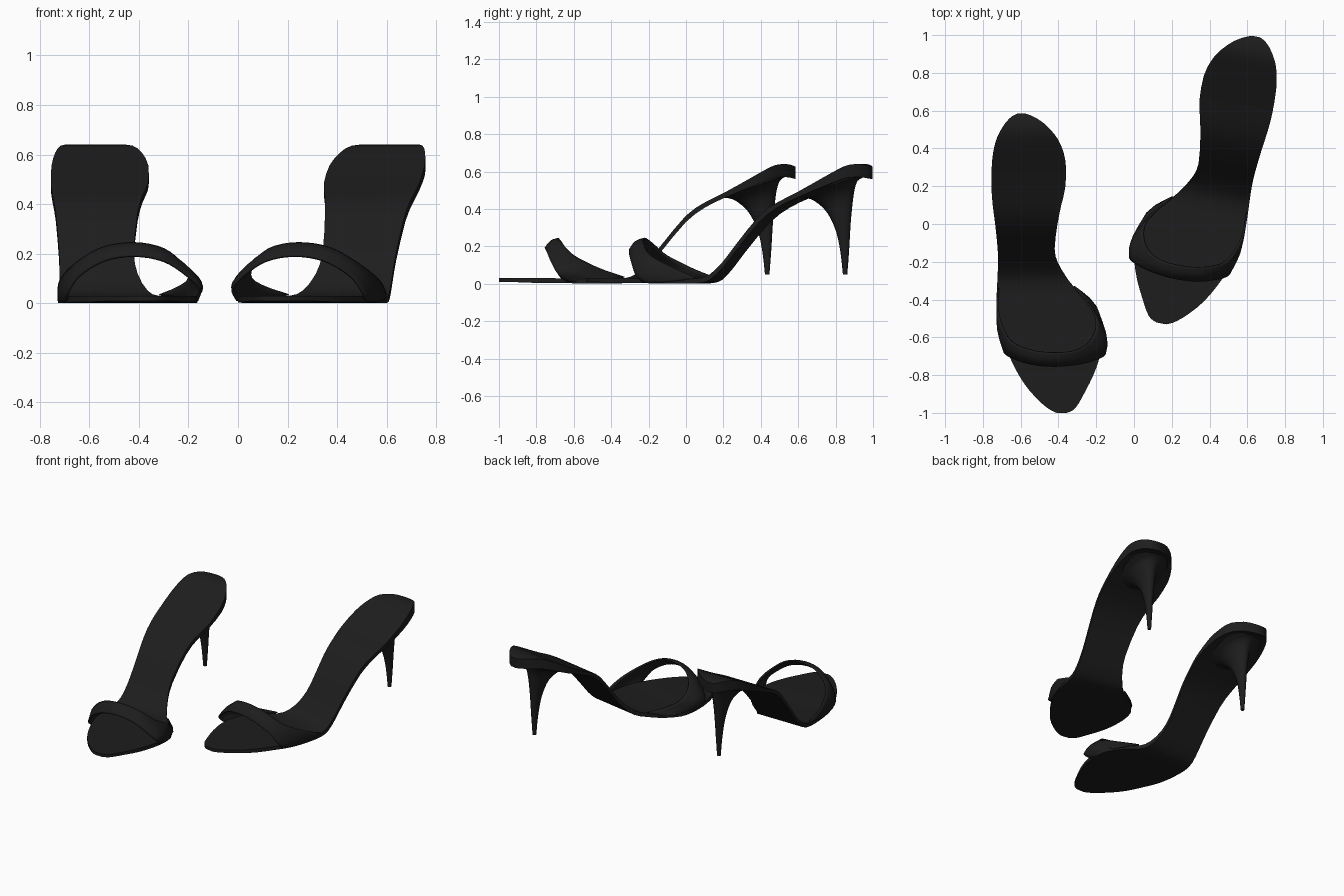
import bpy, bmesh, math
from mathutils import Matrix, Vector

if "Cube" in bpy.data.objects:
    bpy.data.objects.remove(bpy.data.objects["Cube"])

black = bpy.data.materials.new("black_leather")
black.diffuse_color = (0.0125, 0.0125, 0.0125, 1)
black.use_nodes = True
black.node_tree.nodes["Principled BSDF"].inputs["Base Color"].default_value = black.diffuse_color


def smooth(rows, n):
    """Catmull-Rom interpolation through rows of numbers."""
    pts = [Vector(r) for r in rows]
    out = []
    for i in range(len(pts) - 1):
        a, b, c, d = pts[max(i - 1, 0)], pts[i], pts[i + 1], pts[min(i + 2, len(pts) - 1)]
        for k in range(n):
            t = k / n
            out.append(0.5 * (2 * b + (c - a) * t + (2 * a - 5 * b + 4 * c - d) * t * t
                              + (3 * b - a - 3 * c + d) * t ** 3))
    return out + [pts[-1]]


def loft(rings, closed=True):
    bm = bmesh.new()
    vs = [[bm.verts.new(p) for p in r] for r in rings]
    n = len(vs[0])
    for a, b in zip(vs, vs[1:]):
        for i in range(n if closed else n - 1):
            j = (i + 1) % n
            bm.faces.new((a[i], a[j], b[j], b[i]))
    if closed:
        bm.faces.new(vs[0])
        bm.faces.new(vs[-1])
    bmesh.ops.recalc_face_normals(bm, faces=bm.faces)
    return bm


# right shoe = mirrored left shoe, turned a little and moved back
PLACE = (Matrix.Translation((-0.047, 0.527, 0)) @ Matrix.Rotation(math.radians(-10.6), 4, 'Z')
         @ Matrix.Scale(-1, 4, (1, 0, 0)))


def make_pair(name, bm, thickness=0):
    for side in ("left", "right"):
        if side == "right":
            bm.transform(PLACE)
            bmesh.ops.reverse_faces(bm, faces=bm.faces)
        me = bpy.data.meshes.new(f"{side}_{name}")
        bm.to_mesh(me)
        me.materials.append(black)
        ob = bpy.data.objects.new(f"{side}_{name}", me)
        bpy.context.collection.objects.link(ob)
        bpy.ops.object.select_all(action='DESELECT')
        ob.select_set(True)
        bpy.context.view_layer.objects.active = ob
        bpy.ops.object.shade_smooth_by_angle(angle=math.radians(35))
        if thickness:
            mod = ob.modifiers.new("thickness", 'SOLIDIFY')
            mod.thickness = thickness
            mod.offset = 0
    bm.free()


# sole: y, outer x, inner x, top z, thickness
sole = [
    (-1.0, -.408, -.357, .03, .02), (-.985, -.442, -.322, .03, .02),
    (-.95, -.488, -.293, .03, .02), (-.88, -.555, -.255, .03, .022),
    (-.8, -.61, -.215, .03, .025), (-.7, -.66, -.18, .03, .025),
    (-.6, -.70, -.165, .028, .025), (-.5, -.72, -.172, .026, .024),
    (-.4, -.727, -.235, .026, .024), (-.33, -.725, -.32, .03, .026),
    (-.27, -.722, -.365, .052, .03), (-.2, -.72, -.405, .12, .032),
    (-.13, -.722, -.42, .21, .034), (0, -.735, -.405, .365, .034),
    (.1, -.748, -.385, .435, .028), (.2, -.755, -.363, .485, .028),
    (.33, -.752, -.362, .557, .045), (.42, -.737, -.388, .608, .06),
    (.48, -.715, -.425, .636, .068), (.54, -.677, -.485, .64, .07),
    (.572, -.643, -.54, .632, .068), (.585, -.615, -.575, .627, .066)]
rings = [[(l, y, z), (r, y, z), (r, y, z - t), (l, y, z - t)]
         for y, l, r, z, t in smooth(sole, 2)]
make_pair("sole", loft(rings))

# stiletto heel: front y, front z, back y, back z, half width
heel = [
    (.2, .475, .535, .615, .14), (.19, .462, .54, .58, .145), (.25, .452, .505, .555, .10),
    (.31, .41, .487, .51, .06), (.352, .355, .476, .44, .042),
    (.388, .27, .465, .33, .029), (.41, .16, .456, .18, .019),
    (.422, .05, .446, .05, .012)]
rings = []
for fy, fz, by, bz, w in smooth(heel, 3):
    ring = []
    for i in range(16):
        a = 2 * math.pi * i / 16
        c = math.cos(a) / 2
        ring.append((-.56 + w * math.sin(a), (fy + by) / 2 + (by - fy) * c,
                     (fz + bz) / 2 + (bz - fz) * c))
    rings.append(ring)
make_pair("heel", loft(rings))

# toe strap: front edge, middle and back edge arcs, outer side to inner side
front = [(-.69, -.64, .01), (-.685, -.68, .045), (-.64, -.71, .11), (-.54, -.742, .17),
         (-.42, -.752, .19), (-.3, -.742, .17), (-.21, -.72, .115), (-.155, -.69, .06),
         (-.165, -.64, .012)]
middle = [(-.722, -.5, .01), (-.715, -.58, .06), (-.665, -.66, .137), (-.55, -.71, .208),
          (-.42, -.722, .227), (-.3, -.71, .203), (-.2, -.665, .14), (-.147, -.61, .07),
          (-.2, -.44, .012)]
back = [(-.72, -.34, .03), (-.717, -.48, .09), (-.66, -.61, .155), (-.55, -.665, .222),
        (-.42, -.68, .242), (-.3, -.665, .218), (-.22, -.6, .15), (-.205, -.48, .09),
        (-.318, -.33, .035)]
arcs = [smooth(a, 4) for a in (front, middle, back)]
across = [smooth(col, 3) for col in zip(*arcs)]
make_pair("toe_strap", loft(across, closed=False), thickness=0.01)
